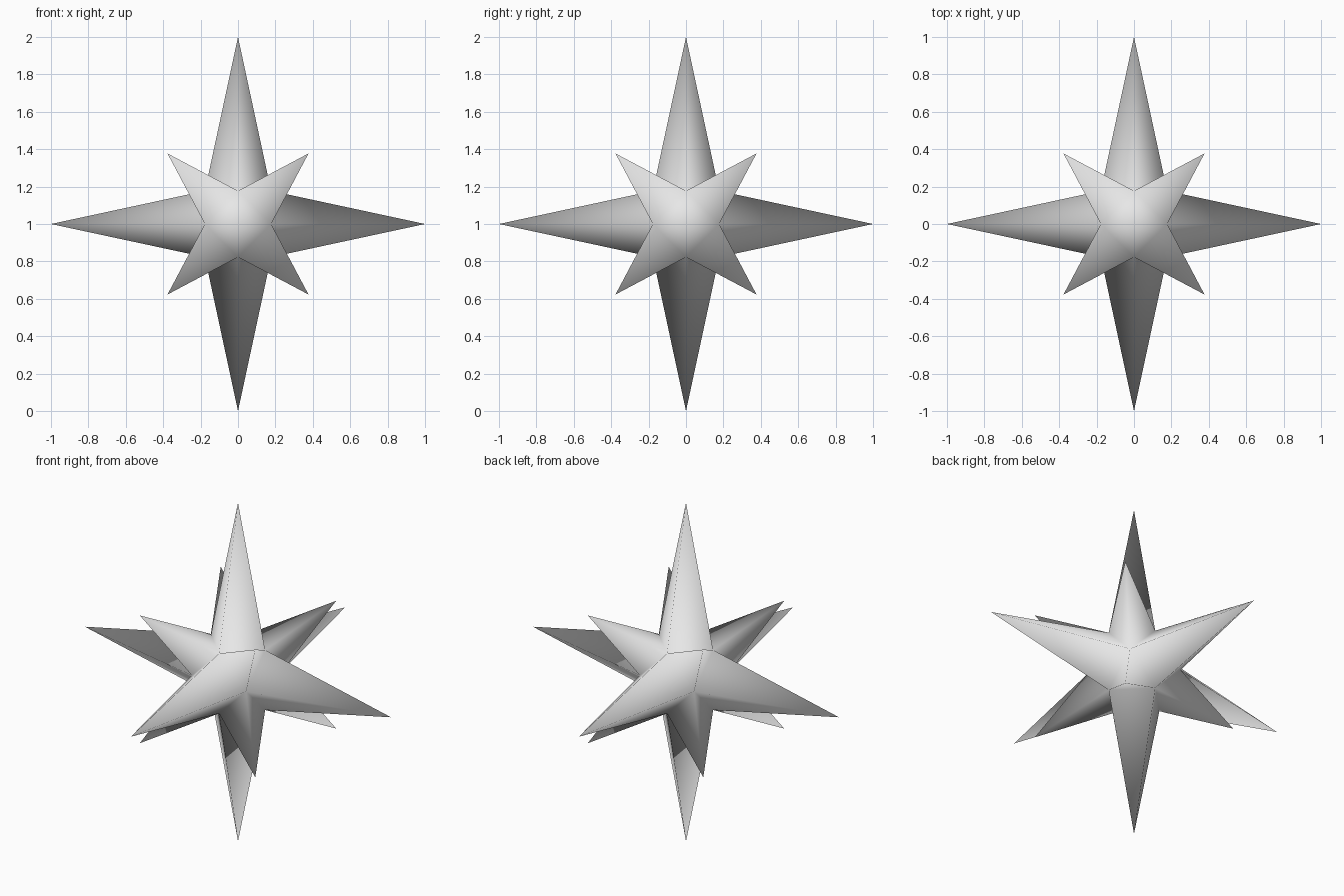
import bpy
import bmesh
from itertools import product
from mathutils import Vector

cube = bpy.data.objects.get("Cube")
if cube:
    bpy.data.objects.remove(cube, do_unlink=True)

CORE = 0.177     # valley points of the core
CORNER = 0.377   # corner spike tip on each axis
CENTRE = Vector((0, 0, 1))

# Light grey material
grey = bpy.data.materials.new("light_grey")
grey.use_nodes = True
colour = (0.8, 0.8, 0.8, 1)
grey.diffuse_color = colour
grey.node_tree.nodes["Principled BSDF"].inputs["Base Color"].default_value = colour

# Core: cuboctahedron from the edge midpoints of a cube
bm = bmesh.new()
for p in product((-1, 0, 1), repeat=3):
    if p.count(0) == 1:
        bm.verts.new(Vector(p) * CORE)
bmesh.ops.convex_hull(bm, input=bm.verts)
bmesh.ops.dissolve_limit(bm, angle_limit=0.05, verts=bm.verts, edges=bm.edges)

# Spikes: long ones on the square faces, short ones on the triangles
tips = bmesh.ops.poke(bm, faces=bm.faces[:])["verts"]
for tip in tips:
    signs = Vector([0 if abs(c) < 0.01 else (1 if c > 0 else -1) for c in tip.co])
    tip.co = signs * (1 if signs.length < 1.1 else CORNER)

bmesh.ops.recalc_face_normals(bm, faces=bm.faces)
bmesh.ops.translate(bm, verts=bm.verts, vec=CENTRE)
for face in bm.faces:
    face.smooth = True

mesh = bpy.data.meshes.new("spiked_star")
bm.to_mesh(mesh)
bm.free()
mesh.materials.append(grey)
star = bpy.data.objects.new("spiked_star", mesh)
bpy.context.collection.objects.link(star)
